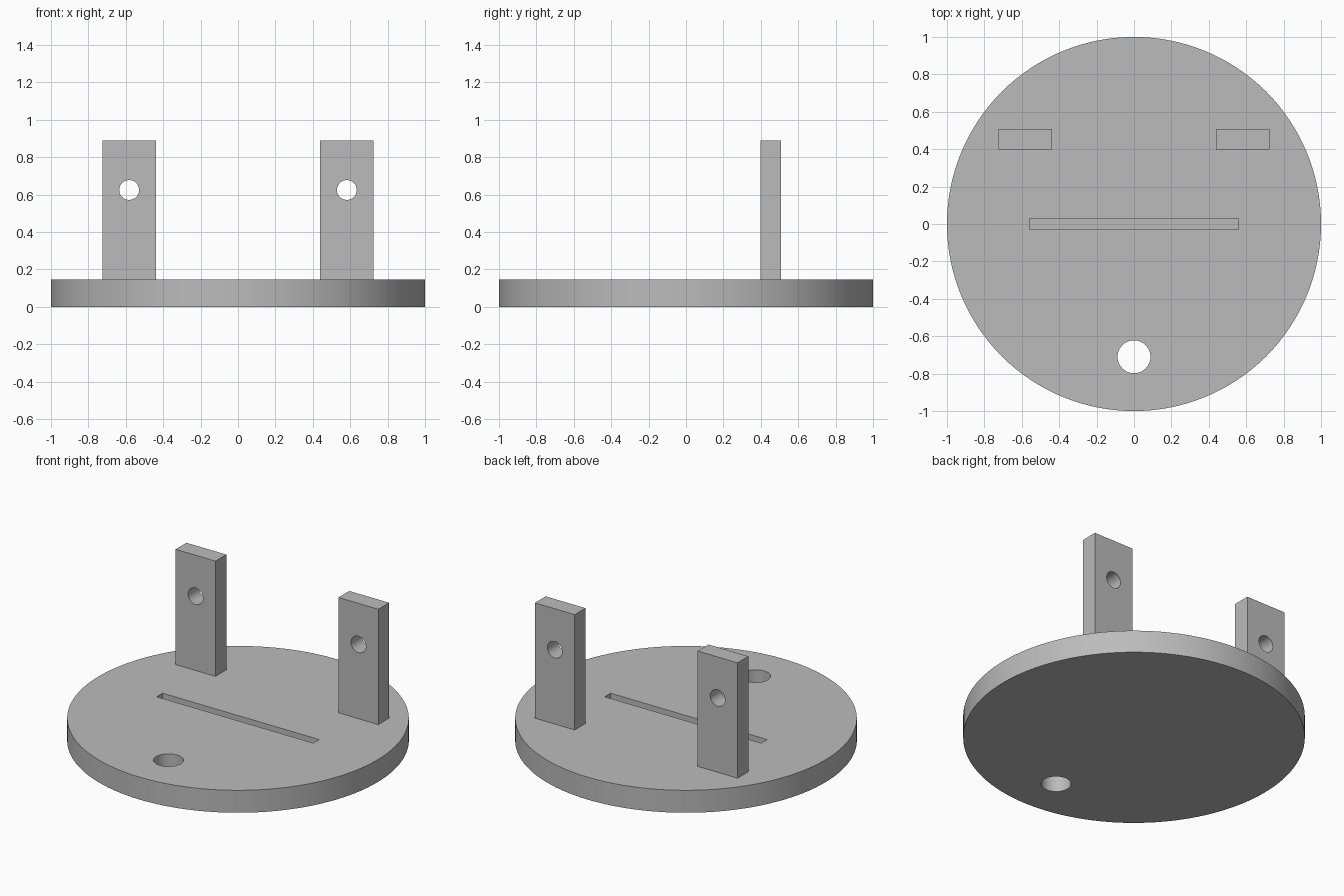
import bpy
from math import pi

if "Cube" in bpy.data.objects:
    bpy.data.objects.remove(bpy.data.objects["Cube"], do_unlink=True)

grey = bpy.data.materials.new("plain grey")
grey.use_nodes = True
COLOUR = (0.5, 0.5, 0.5, 1)
grey.diffuse_color = COLOUR
grey.node_tree.nodes["Principled BSDF"].inputs["Base Color"].default_value = COLOUR


def box(name, centre, size):
    bpy.ops.mesh.primitive_cube_add(size=1, location=centre)
    ob = bpy.context.object
    ob.name = name
    ob.scale = size
    bpy.ops.object.transform_apply(location=False, rotation=False, scale=True)
    ob.data.materials.append(grey)
    return ob


def cylinder(name, centre, radius, depth, sides, tilt=0):
    bpy.ops.mesh.primitive_cylinder_add(vertices=sides, radius=radius, depth=depth,
                                        location=centre, rotation=(tilt, 0, 0))
    ob = bpy.context.object
    ob.name = name
    ob.data.materials.append(grey)
    return ob


def cut(target, cutter):
    bpy.context.view_layer.objects.active = target
    mod = target.modifiers.new("cut", "BOOLEAN")
    mod.operation = "DIFFERENCE"
    mod.solver = "EXACT"
    mod.object = cutter
    bpy.ops.object.modifier_apply(modifier=mod.name)
    bpy.data.objects.remove(cutter, do_unlink=True)


def smooth(ob):
    bpy.ops.object.select_all(action="DESELECT")
    ob.select_set(True)
    bpy.context.view_layer.objects.active = ob
    bpy.ops.object.shade_smooth_by_angle(angle=pi / 6)


BASE_H, POST_TOP = 0.145, 0.89

# Round base with a through hole at the front and a blind slot across the middle
base = cylinder("round_base", (0, 0, BASE_H / 2), 1, BASE_H, 128)
cut(base, cylinder("hole_cutter", (0, -0.71, BASE_H / 2), 0.088, 0.4, 48))
cut(base, box("slot_cutter", (0, 0, BASE_H), (1.12, 0.06, 0.15)))
smooth(base)

# Pair of upright posts, each drilled front to back
for side, sign in (("left", 1), ("right", -1)):
    x = sign * 0.582
    post = box(side + "_post", (x, 0.453, (BASE_H + POST_TOP) / 2),
               (0.285, 0.11, POST_TOP - BASE_H))
    cut(post, cylinder("bore_cutter", (x, 0.453, 0.625), 0.053, 0.4, 48, pi / 2))
    smooth(post)
